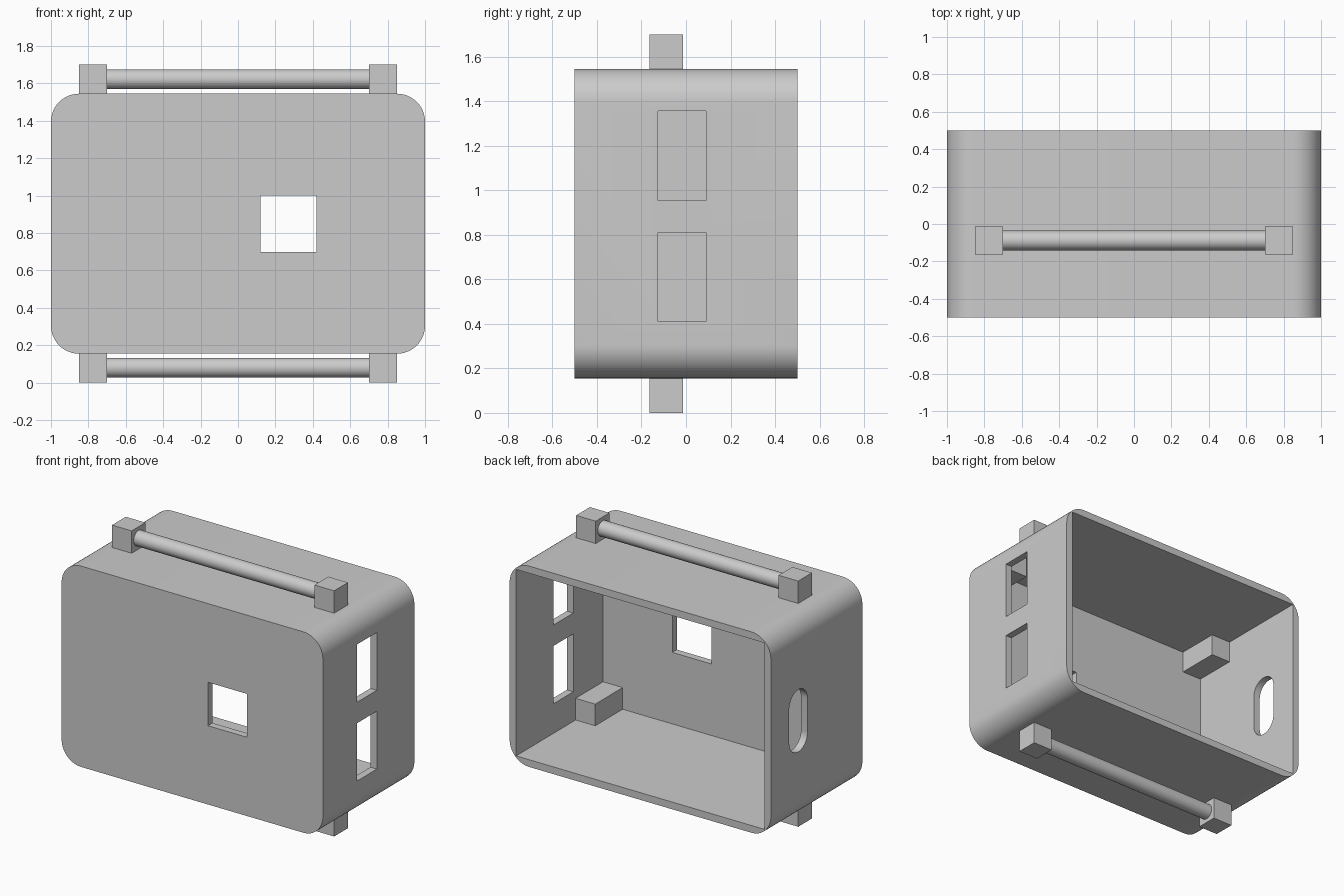
import bpy, bmesh, math

if "Cube" in bpy.data.objects:
    bpy.data.objects.remove(bpy.data.objects["Cube"])

grey = bpy.data.materials.new("light grey")
grey.diffuse_color = (0.6, 0.6, 0.6, 1)
grey.use_nodes = True
grey.node_tree.nodes["Principled BSDF"].inputs["Base Color"].default_value = grey.diffuse_color


def finish(name, bm):
    bmesh.ops.recalc_face_normals(bm, faces=bm.faces)
    mesh = bpy.data.meshes.new(name)
    bm.to_mesh(mesh)
    bm.free()
    mesh.materials.append(grey)
    ob = bpy.data.objects.new(name, mesh)
    bpy.context.collection.objects.link(ob)
    return ob


def smooth(ob):
    bpy.ops.object.select_all(action='DESELECT')
    ob.select_set(True)
    bpy.context.view_layer.objects.active = ob
    bpy.ops.object.shade_smooth_by_angle(angle=math.radians(30))


def box(name, x, y, z):
    bm = bmesh.new()
    bmesh.ops.create_cube(bm, size=1)
    for v in bm.verts:
        v.co = [(a + b) / 2 + c * (b - a) for c, (a, b) in zip(v.co, (x, y, z))]
    return finish(name, bm)


def rounded_prism(name, u, v, radius, place, ends, seg=12):
    """Rounded rectangle in (u, v), extruded between the two ends."""
    bm = bmesh.new()
    corners = [(u[1], v[1], -1, -1), (u[0], v[1], 1, -1),
               (u[0], v[0], 1, 1), (u[1], v[0], -1, 1)]
    pts = []
    for k, (cu, cv, du, dv) in enumerate(corners):
        for i in range(seg + 1):
            t = math.pi / 2 * (k + i / seg)
            pts.append((cu + du * radius + radius * math.cos(t),
                        cv + dv * radius + radius * math.sin(t)))
    rings = [[bm.verts.new(place(a, b, e)) for a, b in pts] for e in ends]
    n = len(pts)
    for i in range(n):
        j = (i + 1) % n
        bm.faces.new((rings[0][i], rings[0][j], rings[1][j], rings[1][i]))
    for ring in rings:
        bm.faces.new(ring)
    bmesh.ops.remove_doubles(bm, verts=bm.verts, dist=1e-5)
    return finish(name, bm)


# Housing: rounded block, hollowed out and open at the back
housing = rounded_prism("housing", (-1, 1), (0.155, 1.545), 0.15,
                        lambda a, b, e: (a, e, b), (-0.5, 0.5))

cutters = [
    box("cavity_cutter", (-0.95, 0.95), (-0.45, 0.7), (0.205, 1.495)),
    box("front_window_cutter", (0.12, 0.42), (-0.6, -0.4), (0.70, 1.00)),
    box("lower_side_window_cutter", (0.9, 1.1), (-0.125, 0.09), (0.41, 0.81)),
    box("upper_side_window_cutter", (0.9, 1.1), (-0.125, 0.09), (0.955, 1.355)),
    # slot in the left wall with round ends
    rounded_prism("left_slot_cutter", (0.10, 0.30), (0.64, 1.07), 0.0999,
                  lambda a, b, e: (e, a, b), (-1.1, -0.9)),
]
bpy.context.view_layer.objects.active = housing
for c in cutters:
    mod = housing.modifiers.new(c.name, 'BOOLEAN')
    mod.operation = 'DIFFERENCE'
    mod.solver = 'EXACT'
    mod.object = c
    bpy.ops.object.modifier_apply(modifier=mod.name)
for c in cutters:
    bpy.data.objects.remove(c)
smooth(housing)

# Small blocks in the four inner front corners
for side, x in (("left", (-0.95, -0.80)), ("right", (0.80, 0.95))):
    for level, z in (("lower", (0.205, 0.355)), ("upper", (1.345, 1.495))):
        box(f"{level}_{side}_corner_block", x, (-0.45, -0.15), z)

# Bars above and below, each held by two end blocks
for level, z in (("bottom", (0, 0.155)), ("top", (1.545, 1.70))):
    for side, x in (("left", (-0.85, -0.70)), ("right", (0.70, 0.85))):
        box(f"{level}_{side}_bar_mount", x, (-0.163, -0.013), z)
    bm = bmesh.new()
    bmesh.ops.create_cone(bm, cap_ends=True, segments=48, radius1=0.0525,
                          radius2=0.0525, depth=1.4)
    zc = 0.08 if level == "bottom" else 1.6225
    for v in bm.verts:
        v.co = (v.co.z, v.co.x - 0.088, v.co.y + zc)
    smooth(finish(f"{level}_bar", bm))
